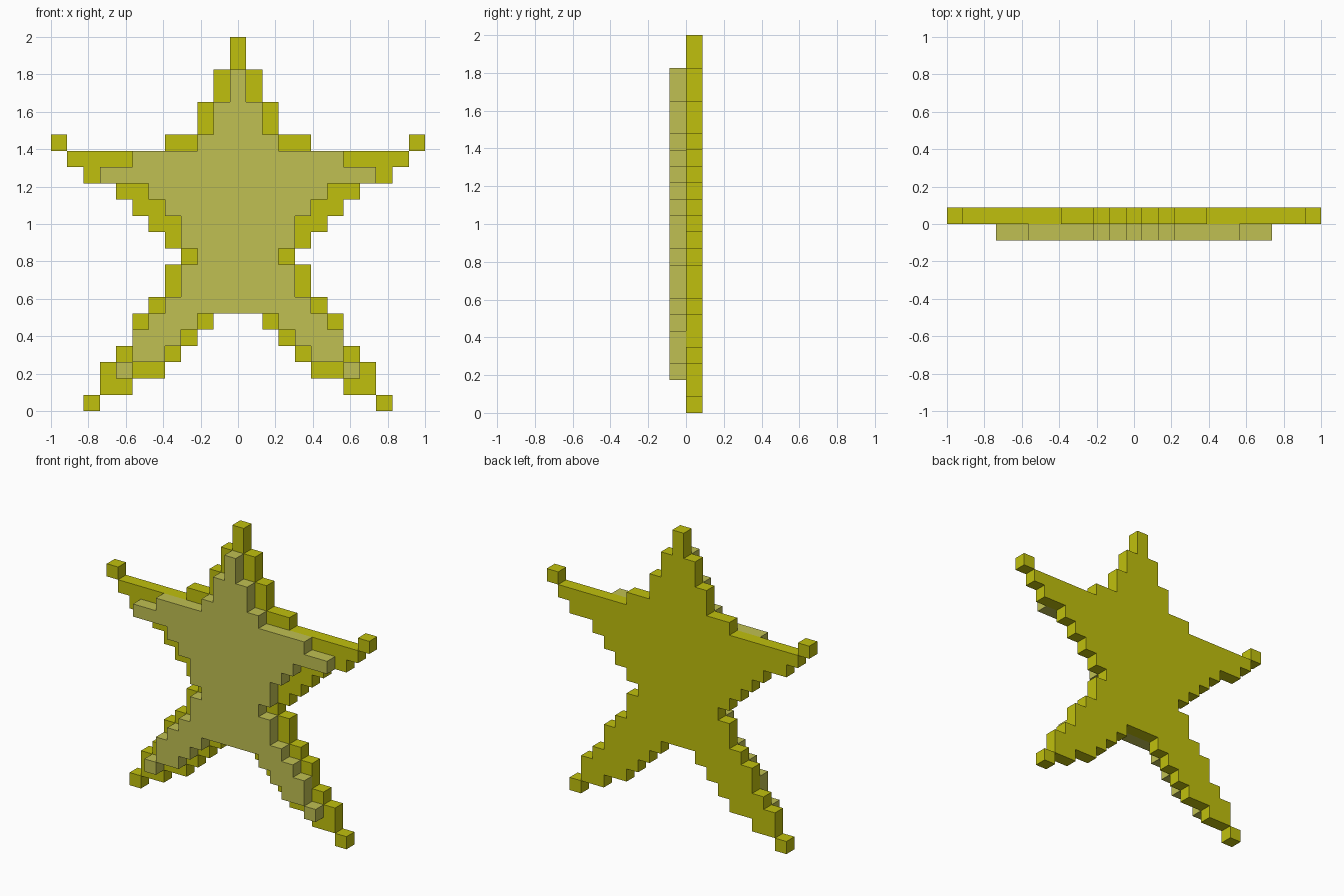
import bpy
import bmesh
from mathutils import Vector

old = bpy.data.objects.get("Cube")
if old:
    bpy.data.objects.remove(old, do_unlink=True)

CELL = 2 / 23  # the star is a 23 x 23 cell pixel shape


def make_material(name, rgb):
    mat = bpy.data.materials.new(name)
    mat.use_nodes = True
    color = (*rgb, 1)
    mat.diffuse_color = color
    mat.node_tree.nodes["Principled BSDF"].inputs["Base Color"].default_value = color
    return mat


def build_layer(name, spans, y, mat):
    """Mirror each (row, first column, last column) span and extrude it one cell back."""
    cells = {(side * col, row) for row, first, last in spans
             for col in range(first, last + 1) for side in (1, -1)}
    bm = bmesh.new()
    for col, row in sorted(cells):
        corners = [(-.5, 0), (.5, 0), (.5, 1), (-.5, 1)]
        bm.faces.new([bm.verts.new(((col + dx) * CELL, y, (row + dz) * CELL))
                      for dx, dz in corners])
    bmesh.ops.remove_doubles(bm, verts=bm.verts[:], dist=CELL / 100)

    # thicken the silhouette, keeping the front faces
    result = bmesh.ops.extrude_face_region(bm, geom=bm.faces[:], use_keep_orig=True)
    moved = [g for g in result["geom"] if isinstance(g, bmesh.types.BMVert)]
    bmesh.ops.translate(bm, verts=moved, vec=Vector((0, CELL, 0)))
    bmesh.ops.recalc_face_normals(bm, faces=bm.faces[:])

    # merge the cells into large flat faces
    bmesh.ops.dissolve_limit(bm, angle_limit=.01, verts=bm.verts[:], edges=bm.edges[:])
    mesh = bpy.data.meshes.new(name)
    bm.to_mesh(mesh)
    bm.free()
    mesh.materials.append(mat)
    obj = bpy.data.objects.new(name, mesh)
    bpy.context.collection.objects.link(obj)
    return obj


def body_rows(start, halves):
    return [(start + i, 0, half) for i, half in enumerate(halves)]


# large rear star: legs, body with arms and top point, arm tips
back_legs = [(0, 9, 9), (1, 7, 8), (2, 5, 8), (3, 4, 7), (4, 3, 6), (5, 2, 6)]
back_body = body_rows(6, [5, 4, 4, 3, 4, 5, 6, 7, 9, 10, 4, 2, 2, 1, 1, 0, 0])
back_tips = [(16, 11, 11)]

# smaller raised star on the front
front_legs = [(2, 7, 7), (3, 5, 6), (4, 4, 6), (5, 3, 5)]
front_body = body_rows(6, [4, 3, 3, 2, 3, 3, 4, 5, 8, 6, 2, 1, 1, 0, 0])

yellow = make_material("strong yellow", (.53, .53, .004))
pale = make_material("pale yellow", (.53, .53, .085))
build_layer("back_star", back_legs + back_body + back_tips, 0, yellow)
build_layer("front_star", front_legs + front_body, -CELL, pale)
